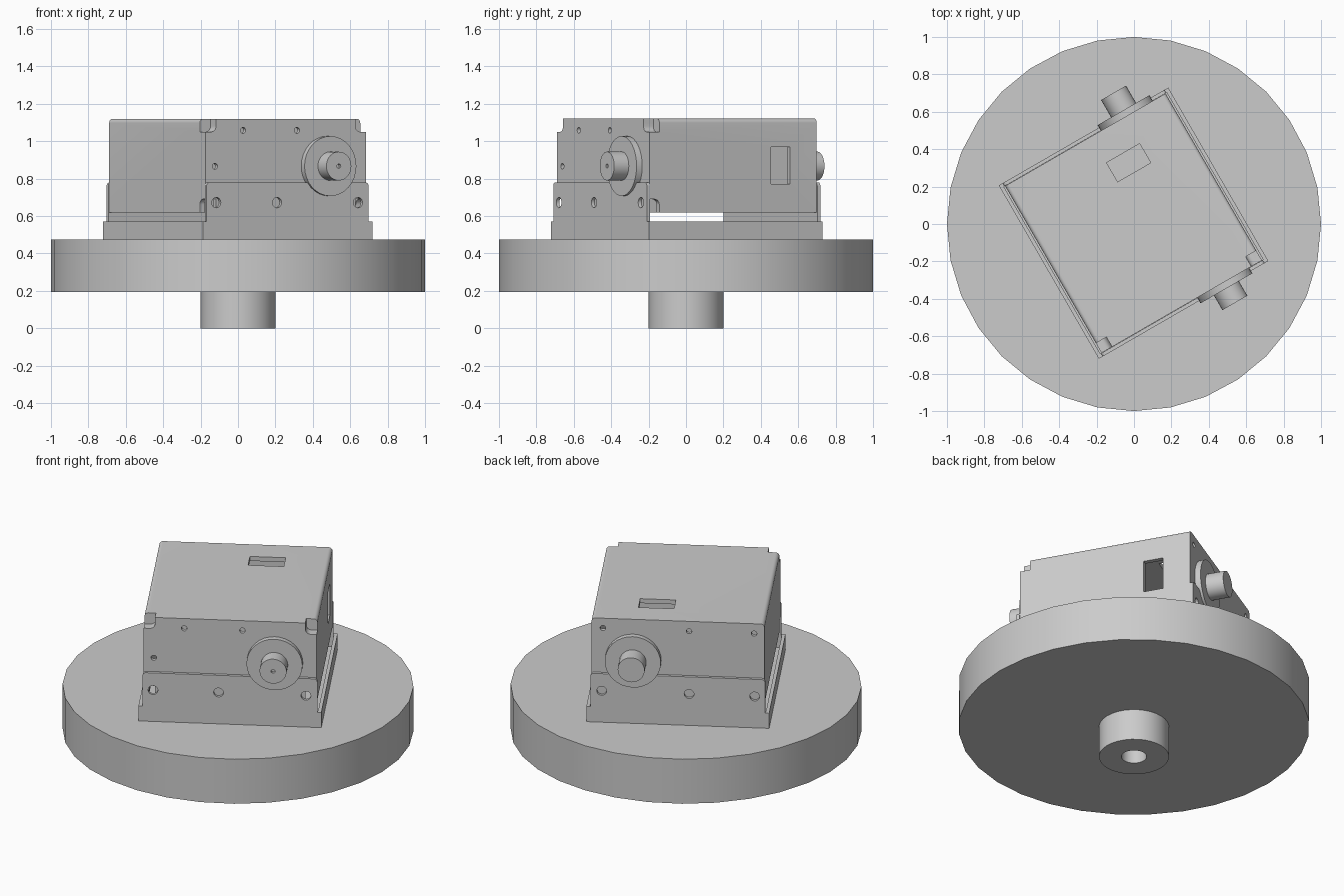
import bpy, bmesh, math
from mathutils import Matrix, Vector

if "Cube" in bpy.data.objects:
    bpy.data.objects.remove(bpy.data.objects["Cube"], do_unlink=True)

TURN = math.radians(30)
SHIFT = Vector((-0.0025, 0.0043, 0))     # housing sits slightly off the turntable axis

grey = bpy.data.materials.new("plain grey")
grey.use_nodes = True
colour = (0.6, 0.6, 0.6, 1)
grey.diffuse_color = colour
grey.node_tree.nodes["Principled BSDF"].inputs["Base Color"].default_value = colour


def add_object(name, bm):
    bmesh.ops.recalc_face_normals(bm, faces=bm.faces)
    mesh = bpy.data.meshes.new(name)
    bm.to_mesh(mesh)
    bm.free()
    obj = bpy.data.objects.new(name, mesh)
    mesh.materials.append(grey)
    bpy.context.collection.objects.link(obj)
    return obj


def box(name, x, y, z, bevel=0, pick=None):
    """Box from three ranges; edges whose midpoint passes pick are rounded."""
    bm = bmesh.new()
    bmesh.ops.create_cube(bm, size=1)
    for v in bm.verts:
        v.co = Vector([r[0] if c < 0 else r[1] for c, r in zip(v.co, (x, y, z))])
    if bevel:
        edges = [e for e in bm.edges if pick((e.verts[0].co + e.verts[1].co) / 2, e)]
        bmesh.ops.bevel(bm, geom=edges, offset=bevel, segments=6, profile=0.5, affect='EDGES')
    return add_object(name, bm)


def cylinder(name, radius, a, b, segments=32):
    """Cylinder running from point a to point b."""
    a, b = Vector(a), Vector(b)
    axis = b - a
    bm = bmesh.new()
    turn = axis.to_track_quat('Z', 'Y').to_matrix().to_4x4()
    bmesh.ops.create_cone(bm, cap_ends=True, segments=segments, radius1=radius, radius2=radius,
                          depth=axis.length, matrix=Matrix.Translation((a + b) / 2) @ turn)
    return add_object(name, bm)


def cut(obj, cutters, keep=False):
    bpy.context.view_layer.objects.active = obj
    for cutter in cutters:
        mod = obj.modifiers.new("cut", 'BOOLEAN')
        mod.operation = 'DIFFERENCE'
        mod.solver = 'EXACT'
        mod.object = cutter
        bpy.ops.object.modifier_apply(modifier=mod.name)
        if not keep:
            bpy.data.objects.remove(cutter, do_unlink=True)


def along_y(e):
    return abs(e.verts[0].co.y - e.verts[1].co.y) > 0.01


# Turntable and its hollow spindle
turntable = cylinder("turntable", 1, (0, 0, 0.195), (0, 0, 0.475))
spindle = cylinder("spindle", 0.2, (0, 0, 0), (0, 0, 0.2))
cut(spindle, [cylinder("bore", 0.072, (0, 0, -0.1), (0, 0, 0.18))])
round_parts = [turntable, spindle]

# Mounting tray: floor, low side lips, tall end walls with screw holes
housing = [box("tray_floor", (-0.523, 0.523), (-0.535, 0.535), (0.475, 0.495))]
for side, s in (("left", 1), ("right", -1)):
    housing.append(box(side + "_lip", sorted((s * 0.503, s * 0.523)), (-0.535, 0.535), (0.475, 0.57)))
for end, s in (("front", -1), ("back", 1)):
    y = sorted((s * 0.516, s * 0.535))
    housing.append(box(end + "_wall_foot", (-0.523, 0.523), y, (0.475, 0.57)))
    wall = box(end + "_wall", (-0.5, 0.5), y, (0.57, 0.78), 0.02,
               lambda m, e: along_y(e) and m.z > 0.7)
    cut(wall, [cylinder("hole", 0.028, (x, s * 0.5, 0.672), (x, s * 0.6, 0.672), 20)
               for x in (-0.44, -0.065, 0.435)])
    housing.append(wall)

# Hollow cover with rounded long top edges
cover = box("cover", (-0.495, 0.495), (-0.515, 0.515), (0.62, 1.12), 0.022,
            lambda m, e: along_y(e) and m.z > 1)
cut(cover, [box("hollow", (-0.467, 0.467), (-0.49, 0.49), (0.5, 1.092)),
            box("side_slot", (0.4, 0.6), (0.234, 0.352), (0.77, 0.97)),
            box("top_slot", (0.037, 0.241), (0.234, 0.352), (1.0, 1.2))])

# Small holes in the cover ends
small_holes = [(-1, -0.263, 1.058), (-1, 0.07, 1.058), (-1, -0.437, 0.866),
               (1, 0.43, 1.058), (1, -0.063, 1.058), (1, -0.435, 1.058)]
cut(cover, [cylinder("small_hole", 0.016, (x, s * 0.45, z), (x, s * 0.6, z), 16)
            for s, x, z in small_holes])
housing.append(cover)

# Relief notches at the front corners, with solid gussets behind the upper ones
for side, s in (("left", 1), ("right", -1)):
    x = sorted((s * 0.43, s * 0.6))
    upper = box("upper_notch", x, (-0.6, -0.455), (1.05, 1.25), 0.03,
                lambda m, e: along_y(e) and m.z < 1.1 and abs(m.x) < 0.5)
    lower = box("lower_notch", x, (-0.6, -0.455), (0.5, 0.69), 0.03,
                lambda m, e: abs(e.verts[0].co.x - e.verts[1].co.x) > 0.01
                and m.z > 0.6 and m.y > -0.5)
    gusset = box(side + "_corner_gusset", sorted((s * 0.4, s * 0.48)), (-0.5, -0.43), (1.02, 1.1))
    cut(gusset, [upper], keep=True)
    cut(cover, [upper, lower])
    housing.append(gusset)

# Shaft and flange at each end
SX, SZ = 0.256, 0.867
for end, s, tip in (("front", -1, 0.64), ("back", 1, 0.657)):
    housing.append(cylinder(end + "_flange", 0.16, (SX, s * 0.5, SZ), (SX, s * 0.55, SZ)))
    shaft = cylinder(end + "_shaft", 0.077, (SX, s * 0.54, SZ), (SX, s * tip, SZ))
    if s < 0:
        cut(shaft, [cylinder("centre_mark", 0.012, (SX, -0.62, SZ), (SX, -0.7, SZ), 12)])
    housing.append(shaft)

# Turn the whole housing on the table
for obj in housing:
    obj.rotation_euler.z = TURN
    obj.location = SHIFT

# Smooth rounded surfaces while keeping edges crisp
bpy.ops.object.select_all(action='DESELECT')
for obj in round_parts + housing:
    obj.select_set(True)
bpy.context.view_layer.objects.active = turntable
bpy.ops.object.shade_smooth_by_angle(angle=math.radians(30))
